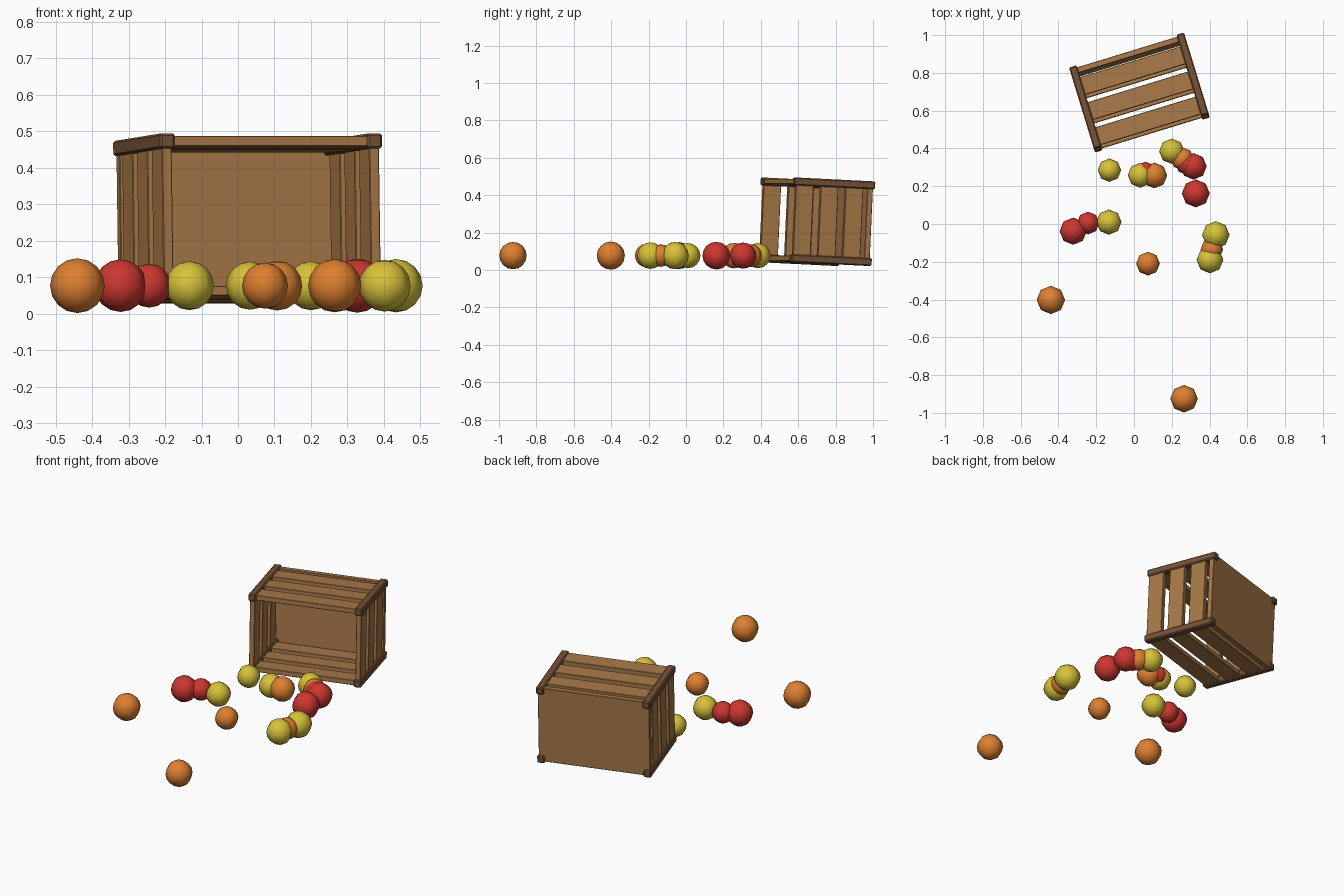
import bpy
from math import radians
from mathutils import Matrix, Vector

old = bpy.data.objects.get("Cube")
if old:
    bpy.data.objects.remove(old, do_unlink=True)


def material(name, rgb):
    mat = bpy.data.materials.new(name)
    mat.use_nodes = True
    mat.diffuse_color = (*rgb, 1)
    mat.node_tree.nodes["Principled BSDF"].inputs["Base Color"].default_value = (*rgb, 1)
    return mat


WOOD = material("light wood", (0.39, 0.19, 0.065))
DARK = material("dark wood", (0.18, 0.083, 0.037))
FRUIT = {
    "red": material("red fruit", (0.61, 0.038, 0.03)),
    "orange": material("orange fruit", (0.73, 0.215, 0.03)),
    "yellow": material("yellow fruit", (0.68, 0.54, 0.042)),
}

# Crate lies on its side, open toward the front, turned and slightly tipped
WIDTH, DEPTH, HEIGHT, POST = 0.636, 0.45, 0.453, 0.042
CRATE = (Matrix.Translation((0.029, 0.696, 0.258))
         @ Matrix.Rotation(radians(17), 4, 'Z')
         @ Matrix.Rotation(radians(-2.7), 4, 'X'))


def board(name, centre, size, mat, bevel):
    bpy.ops.mesh.primitive_cube_add(size=1)
    ob = bpy.context.object
    ob.name = name
    ob.data.transform(Matrix.Diagonal((*size, 1)))
    ob.matrix_world = CRATE @ Matrix.Translation(Vector(centre))
    ob.data.materials.append(mat)
    mod = ob.modifiers.new("rounded edges", 'BEVEL')
    mod.width, mod.segments = bevel, 1
    return ob


# Four corner rails running front to back
px, pz = (WIDTH - POST) / 2, (HEIGHT - POST) / 2
for sx, side in ((-1, "right"), (1, "left")):
    for sz, level in ((-1, "bottom"), (1, "top")):
        board(f"{level}_{side}_rail", (sx * px, 0, sz * pz),
              (POST, DEPTH, POST), DARK, 0.006)

# Three slats on each of the four walls
SLAT, THICK = 0.097, 0.028
for i in range(3):
    y = -DEPTH / 2 + 0.01 + SLAT / 2 + i * 0.139
    for s, level, side in ((-1, "bottom", "right"), (1, "top", "left")):
        board(f"{level}_slat_{i + 1}", (0, y, s * pz),
              (WIDTH - POST, SLAT, THICK), WOOD, 0.002)
        board(f"{side}_slat_{i + 1}", (s * px, y, 0),
              (THICK, SLAT, HEIGHT - POST), WOOD, 0.002)

# Solid panel closing the back
board("back_panel", (0, DEPTH / 2 - 0.026, 0),
      (WIDTH - 0.014, 0.03, HEIGHT - 0.014), WOOD, 0.002)

# Spilled fruit: colour, x, y, radius
SPILL = [
    ("yellow", -0.13, 0.285, 0.062), ("yellow", 0.20, 0.385, 0.067),
    ("orange", 0.255, 0.345, 0.061), ("red", 0.28, 0.32, 0.061),
    ("red", 0.315, 0.305, 0.07), ("red", 0.327, 0.162, 0.074),
    ("yellow", 0.033, 0.258, 0.066), ("red", 0.06, 0.28, 0.05),
    ("orange", 0.108, 0.257, 0.068), ("red", -0.322, -0.038, 0.072),
    ("red", -0.243, 0.005, 0.06), ("yellow", -0.133, 0.01, 0.067),
    ("yellow", 0.433, -0.058, 0.073), ("orange", 0.412, -0.135, 0.06),
    ("yellow", 0.402, -0.19, 0.071), ("orange", 0.074, -0.21, 0.063),
    ("orange", -0.44, -0.402, 0.075), ("orange", 0.265, -0.925, 0.073),
]
for i, (colour, x, y, r) in enumerate(SPILL):
    bpy.ops.mesh.primitive_uv_sphere_add(segments=8, ring_count=8, radius=r,
                                         location=(x, y, 0.077))
    ob = bpy.context.object
    ob.name = f"{colour}_fruit_{i + 1}"
    ob.data.materials.append(FRUIT[colour])
    bpy.ops.object.shade_smooth()
